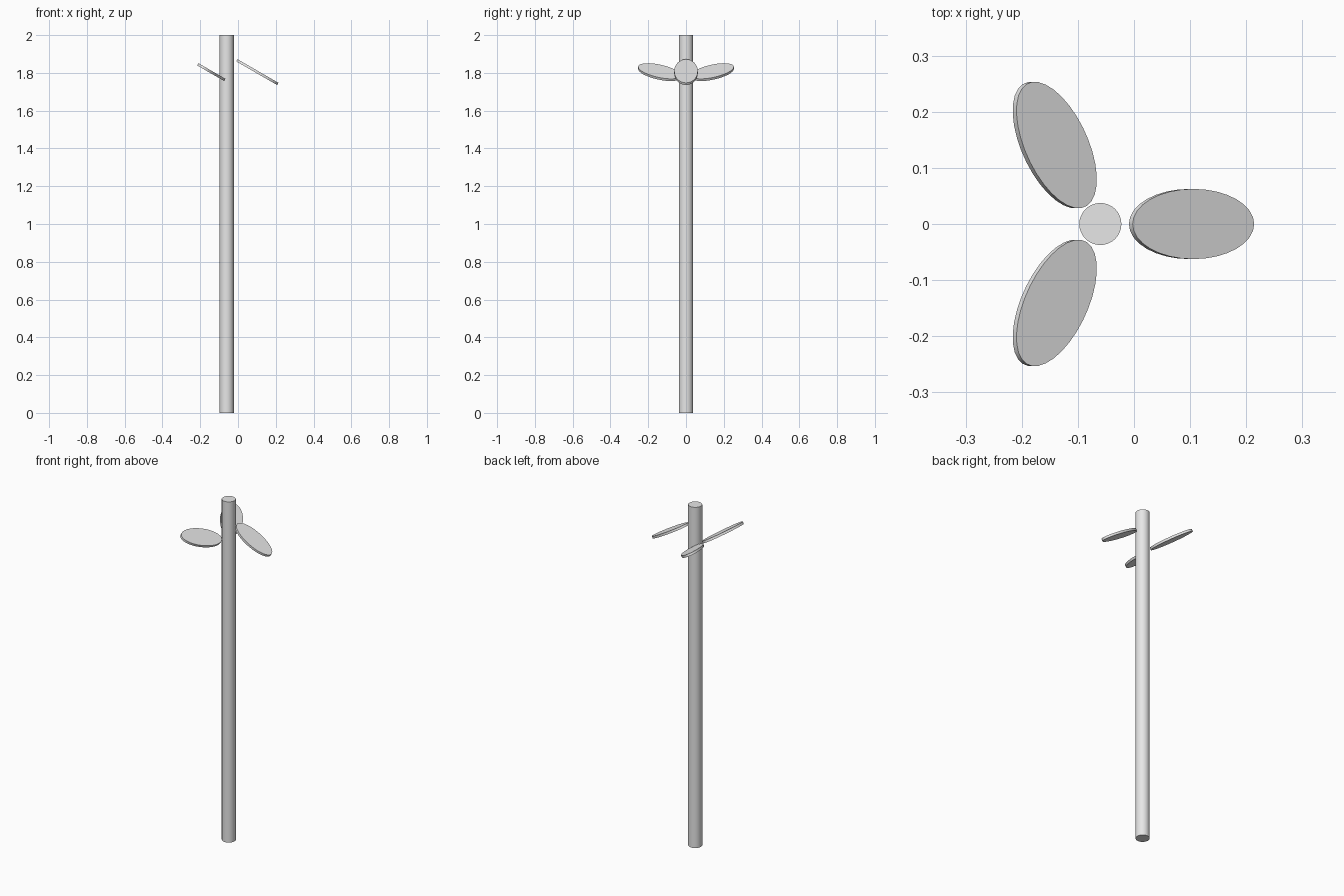
import bpy
from math import radians, cos, sin
from mathutils import Matrix, Vector

cube = bpy.data.objects.get("Cube")
if cube:
    bpy.data.objects.remove(cube, do_unlink=True)

# Single plain grey
grey = bpy.data.materials.new("light grey")
grey.use_nodes = True
colour = (0.8, 0.8, 0.8, 1)
grey.diffuse_color = colour
grey.node_tree.nodes["Principled BSDF"].inputs["Base Color"].default_value = colour

STEM_X = -0.06
LEAF_HEIGHT = 1.804
LEAF_REACH = 0.1625


def cylinder(name, size, matrix):
    """Round disc or post with full size (x, y, z), placed by a matrix."""
    bpy.ops.mesh.primitive_cylinder_add(vertices=32, radius=0.5, depth=1)
    obj = bpy.context.object
    obj.name = name
    obj.data.transform(matrix @ Matrix.Diagonal((*size, 1)))
    obj.data.materials.append(grey)
    bpy.ops.object.shade_smooth_by_angle(angle=radians(30))
    return obj


# Tall stem
cylinder("stem", (0.075, 0.075, 2), Matrix.Translation((STEM_X, 0, 1)))

# Three oval leaves around the stem, all tilted the same way
tilt = Matrix.Rotation(radians(30), 4, "Y")
for name, degrees in (("left_leaf", 0), ("back_leaf", 120), ("front_leaf", 240)):
    a = radians(degrees)
    centre = Vector((STEM_X + LEAF_REACH * cos(a), LEAF_REACH * sin(a), LEAF_HEIGHT))
    turn = Matrix.Rotation(a, 4, "Z")
    cylinder(name, (0.25, 0.125, 0.0135), Matrix.Translation(centre) @ tilt @ turn)
